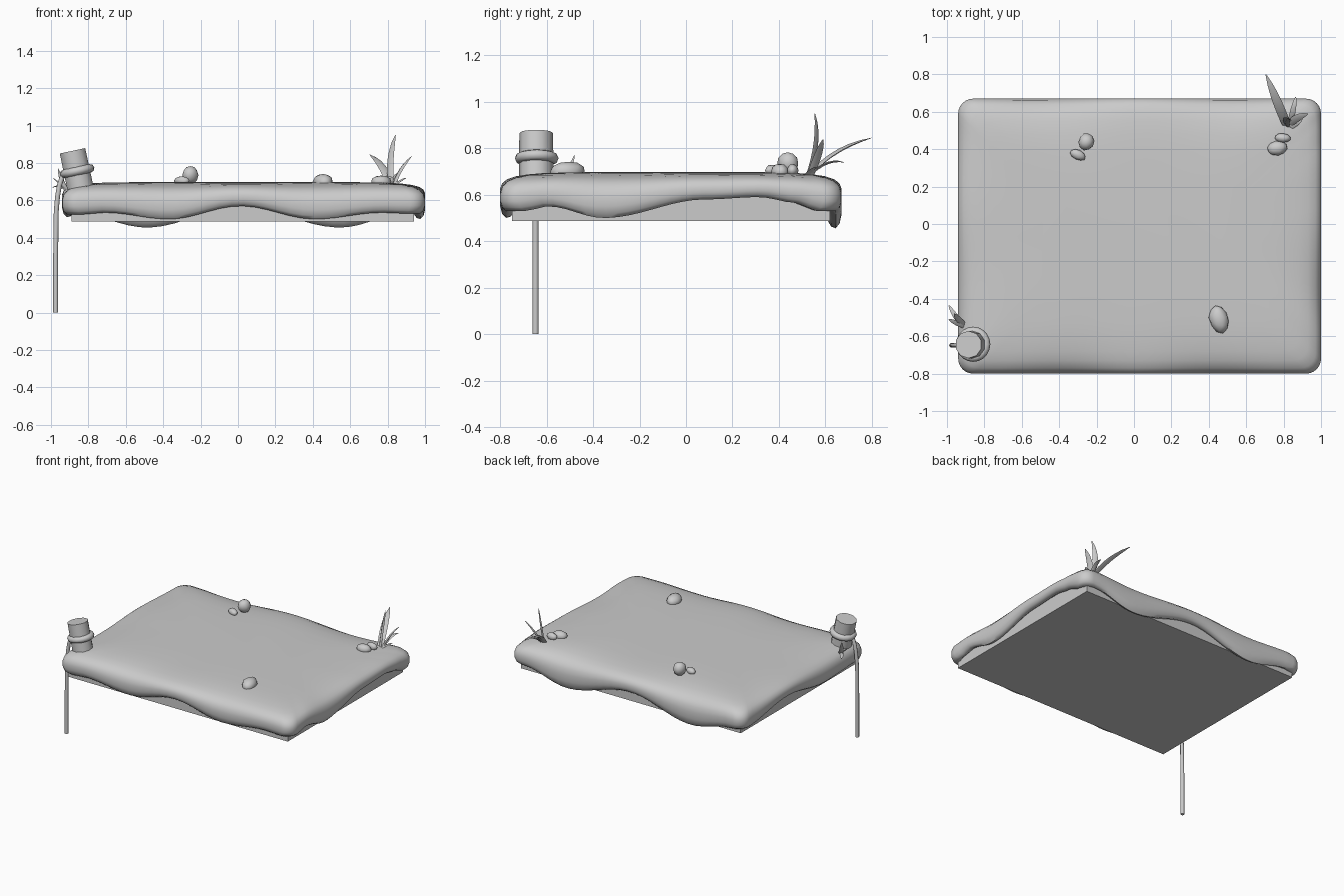
import bpy, bmesh, math, random
from mathutils import Vector, Matrix

if "Cube" in bpy.data.objects:
    bpy.data.objects.remove(bpy.data.objects["Cube"])

random.seed(4)


def finish(name, bm, angle=40):
    bmesh.ops.recalc_face_normals(bm, faces=bm.faces)
    me = bpy.data.meshes.new(name)
    bm.to_mesh(me)
    bm.free()
    ob = bpy.data.objects.new(name, me)
    bpy.context.collection.objects.link(ob)
    bpy.ops.object.select_all(action='DESELECT')
    ob.select_set(True)
    bpy.context.view_layer.objects.active = ob
    bpy.ops.object.shade_smooth_by_angle(angle=math.radians(angle))
    return ob


def loft(bm, rings):
    loops = [[bm.verts.new(p) for p in r] for r in rings]
    n = len(loops[0])
    for a, b in zip(loops, loops[1:]):
        for i in range(n):
            j = (i + 1) % n
            bm.faces.new((a[i], a[j], b[j], b[i]))
    bm.faces.new(loops[0])
    bm.faces.new(loops[-1])


# Earth slab
bm = bmesh.new()
bmesh.ops.create_cube(bm, size=1, matrix=Matrix.Translation((0.025, -0.065, 0.545))
                      @ Matrix.Diagonal((1.83, 1.37, 0.115, 1)))
finish("earth_slab", bm, 20)

# Wavy hem height around the perimeter: whole numbers are the corners
HEM = [(0, .525), (.07, .535), (.27, .5), (.49, .57), (.72, .5), (.93, .535),
       (1, .53), (1.08, .55), (1.27, .5), (1.62, .58), (1.8, .59), (1.93, .565),
       (2, .53), (2.2, .455), (2.51, .565), (2.8, .455),
       (3, .52), (3.35, .58), (3.72, .51), (4, .525)]


def hem(u):
    for (a, za), (b, zb) in zip(HEM, HEM[1:]):
        if a <= u <= b:
            return za + (zb - za) * (1 - math.cos(math.pi * (u - a) / (b - a))) / 2


def outline(inset, steps=28, arc=6, r=0.08):
    x0, x1, y0, y1 = -.94 + inset + r, 1 - inset - r, -.8 + inset + r, .67 - inset - r
    cs = [(x0, y0), (x1, y0), (x1, y1), (x0, y1)]
    pts = []
    for s in range(4):
        c, d = cs[s], cs[(s + 1) % 4]
        for k in range(arc):
            t = math.pi + (s + k / arc) * math.pi / 2
            pts.append((c[0] + r * math.cos(t), c[1] + r * math.sin(t), s))
        ox, oy = r * math.sin(s * math.pi / 2), -r * math.cos(s * math.pi / 2)
        for k in range(steps):
            t = k / steps
            pts.append((c[0] + (d[0] - c[0]) * t + ox, c[1] + (d[1] - c[1]) * t + oy, s + t))
    return pts


# Draped turf: rings of (inset, fraction of the way from hem to the flat top)
PROFILE = [(.1, .6), (.062, .15), (.045, .03), (.025, 0), (.008, .09), (0, .25), (0, .45),
           (.008, .62), (.03, .76), (.07, .86), (.12, .92), (.19, .965), (.28, .988), (.45, 1)]
bm = bmesh.new()
loft(bm, [[(x, y, hem(u) + (.698 - hem(u)) * f) for x, y, u in outline(i)] for i, f in PROFILE])
finish("draped_turf", bm, 60)

# Leaning stump with a rope ring
lean = Matrix.Rotation(math.radians(-12), 4, 'Y')
bm = bmesh.new()
bmesh.ops.create_cone(bm, cap_ends=True, segments=10, radius1=.074, radius2=.073, depth=.25,
                      matrix=Matrix.Translation((-.859, -.645, .743)) @ lean)
finish("stump", bm)

bpy.ops.mesh.primitive_torus_add(major_segments=20, minor_segments=8, major_radius=.071,
                                 minor_radius=.023, location=(-.86, -.643, .757),
                                 rotation=(0, math.radians(-12), 0))
bpy.context.object.name = "rope_ring"
bpy.ops.object.shade_smooth()

# Hanging rope
cu = bpy.data.curves.new("hanging_rope", 'CURVE')
cu.dimensions = '3D'
cu.bevel_depth, cu.bevel_resolution, cu.use_fill_caps = .013, 2, True
sp = cu.splines.new('POLY')
path = [(-.92, .755), (-.94, .725), (-.955, .68), (-.965, .62), (-.972, .54), (-.975, .3), (-.975, 0)]
sp.points.add(len(path) - 1)
for p, (x, z) in zip(sp.points, path):
    p.co = (x, -.648, z, 1)
sp.use_smooth = True
bpy.context.collection.objects.link(bpy.data.objects.new("hanging_rope", cu))


# Stones: centre and full size
def stone(i, c, size, turn):
    bm = bmesh.new()
    bmesh.ops.create_icosphere(bm, subdivisions=2, radius=1)
    for v in bm.verts:
        v.co *= random.uniform(.93, 1.03)
    bmesh.ops.transform(bm, verts=bm.verts, matrix=Matrix.Translation(c)
                        @ Matrix.Rotation(math.radians(turn), 4, 'Z')
                        @ Matrix.Diagonal((size[0] / 2, size[1] / 2, size[2] / 2, 1)))
    finish(f"stone_{i}", bm, 50)


for i, s in enumerate([((-.255, .44, .735), (.085, .095, .1), -15),
                       ((-.3, .37, .705), (.09, .055, .05), -25),
                       ((.455, -.51, .7), (.105, .155, .09), 15),
                       ((.795, .46, .705), (.085, .05, .055), -5),
                       ((.765, .405, .7), (.11, .08, .07), 10)]):
    stone(i + 1, *s)


# Grass blades: base, bend, tip, width
def blade(name, base, bend, tip, width):
    a, b, c = Vector(base), Vector(bend), Vector(tip)
    side = (c - a).cross(Vector((0, 0, 1)))
    side.normalize()
    rings = []
    for k in range(8):
        t = k / 7
        p = a * (1 - t) ** 2 + b * 2 * t * (1 - t) + c * t * t
        tan = (b - a) * (1 - t) + (c - b) * t
        n = side.cross(tan).normalized()
        w = width / 2 * (.55 + 1.3 * t) * (1 - t) ** .8 * 1.25 + .002
        rings.append([p + side * w, p + n * w * .35, p - side * w, p - n * w * .35])
    bm = bmesh.new()
    loft(bm, rings)
    finish(name, bm, 50)


BLADES = [((.82, .52, .67), (.78, .62, .80), (.705, .8, .845), .052),
          ((.82, .52, .67), (.80, .58, .82), (.842, .555, .95), .04),
          ((.83, .53, .67), (.86, .57, .77), (.93, .59, .838), .042),
          ((.83, .52, .67), (.85, .6, .76), (.865, .68, .74), .03),
          ((.82, .51, .67), (.87, .54, .71), (.9, .56, .72), .03),
          ((-.9, -.55, .64), (-.94, -.51, .68), (-.962, -.48, .77), .032),
          ((-.9, -.55, .64), (-.95, -.51, .69), (-.99, -.435, .67), .03),
          ((-.9, -.55, .64), (-.95, -.53, .69), (-.99, -.51, .72), .025)]
for i, b in enumerate(BLADES):
    blade(f"grass_blade_{i + 1}", *b)
